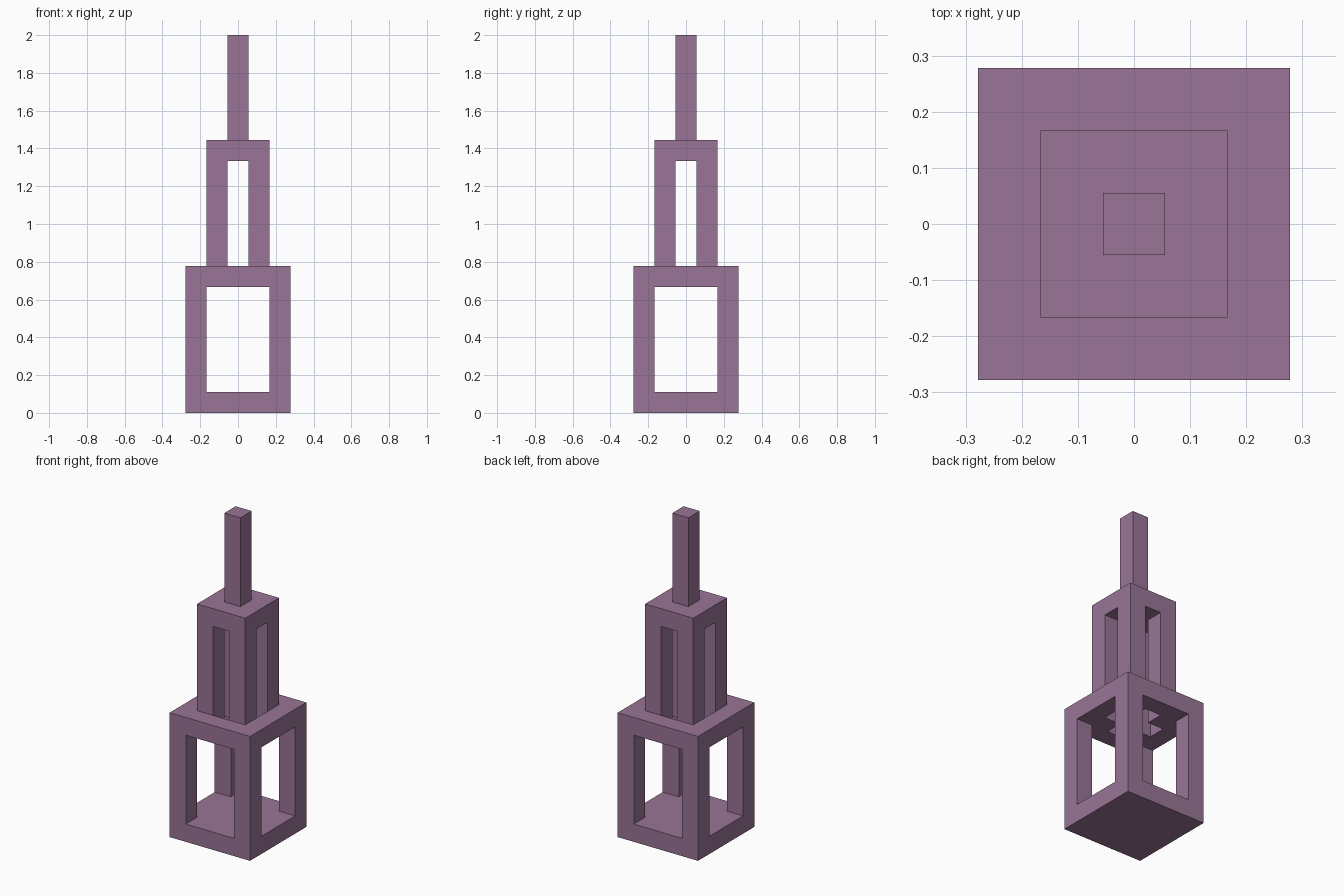
import bpy

if "Cube" in bpy.data.objects:
    bpy.data.objects.remove(bpy.data.objects["Cube"], do_unlink=True)

U = 1 / 9  # one building block

purple = bpy.data.materials.new("dusty purple")
purple.use_nodes = True
color = (0.319, 0.178, 0.309, 1)
purple.diffuse_color = color
purple.node_tree.nodes["Principled BSDF"].inputs["Base Color"].default_value = color


def block(name, width, depth, bottom, top):
    """Box centred on the z axis, sized in blocks."""
    bpy.ops.mesh.primitive_cube_add(size=1, location=(0, 0, (bottom + top) / 2 * U))
    obj = bpy.context.object
    obj.name = name
    obj.scale = (width * U, depth * U, (top - bottom) * U)
    bpy.ops.object.transform_apply(location=True, scale=True)
    obj.data.materials.append(purple)
    return obj


def cut_cross(target, length, width, bottom, top):
    """Cut two crossing passages through the target."""
    for size in ((length, width), (width, length)):
        cutter = block("cutter", *size, bottom, top)
        cutter.hide_render = True
        mod = target.modifiers.new("passage", "BOOLEAN")
        mod.operation = "DIFFERENCE"
        mod.solver = "EXACT"
        mod.object = cutter
        bpy.context.view_layer.objects.active = target
        bpy.ops.object.modifier_apply(modifier=mod.name)
        bpy.data.objects.remove(cutter, do_unlink=True)


# Open base with wide windows and a cross-shaped hole in its ceiling
base = block("base_tier", 5, 5, 0, 7)
cut_cross(base, 6, 3, 1, 6)
cut_cross(base, 3, 1, 5.5, 7.5)

# Narrow middle tier on four corner posts
middle = block("middle_tier", 3, 3, 7, 13)
cut_cross(middle, 4, 1, 6.5, 12)

# Solid spire
block("spire", 1, 1, 13, 18)
